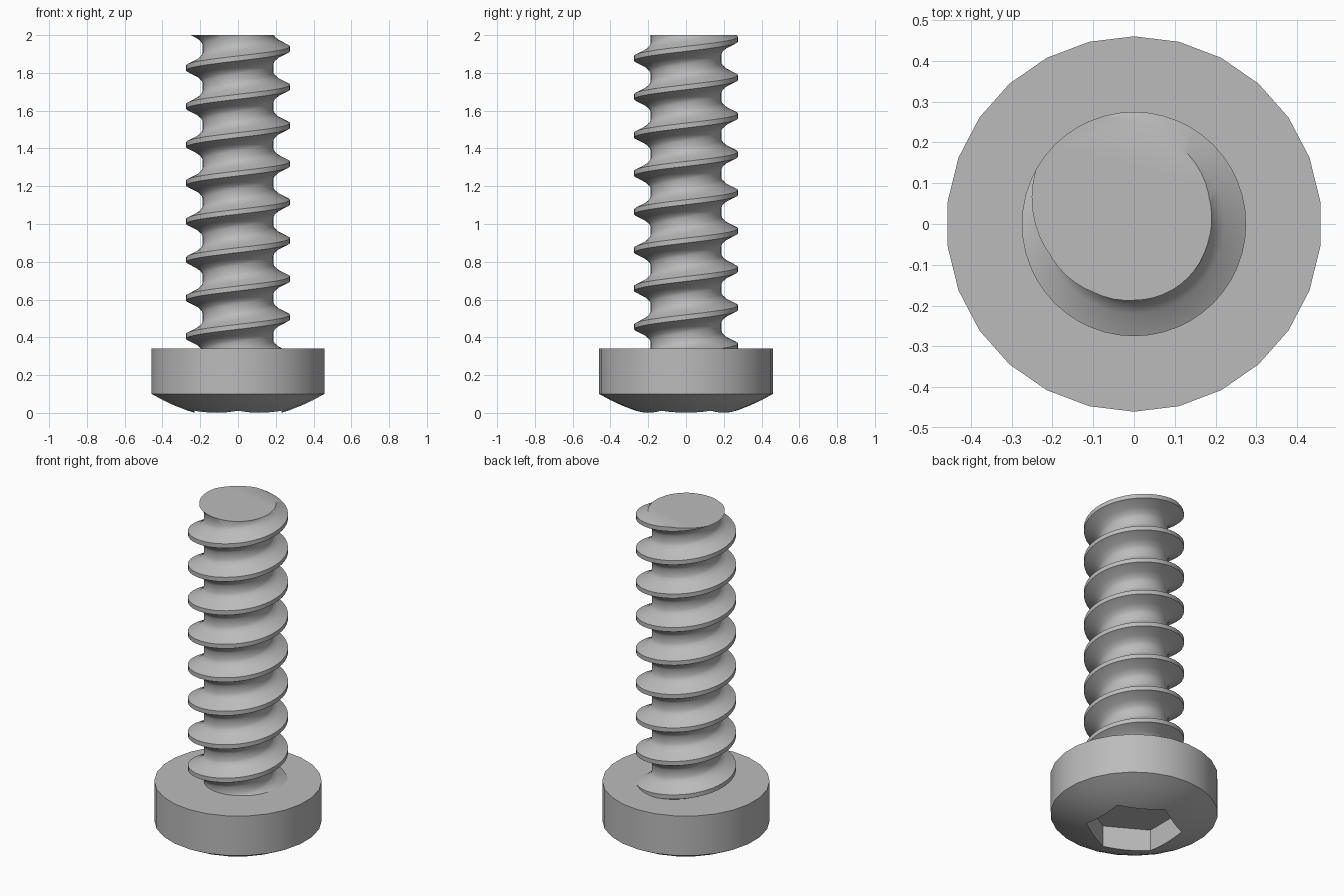
import bpy, bmesh, math
from mathutils import Vector

if "Cube" in bpy.data.objects:
    bpy.data.objects.remove(bpy.data.objects["Cube"], do_unlink=True)

GREY = 0.5
steel = bpy.data.materials.new("grey steel")
steel.use_nodes = True
steel.diffuse_color = (GREY, GREY, GREY, 1)
steel.node_tree.nodes["Principled BSDF"].inputs["Base Color"].default_value = (GREY, GREY, GREY, 1)


def finish(name, bm):
    """Turn a bmesh into a named object with the steel material."""
    bmesh.ops.recalc_face_normals(bm, faces=bm.faces)
    mesh = bpy.data.meshes.new(name)
    bm.to_mesh(mesh)
    bm.free()
    mesh.materials.append(steel)
    obj = bpy.data.objects.new(name, mesh)
    bpy.context.collection.objects.link(obj)
    return obj


def smooth(obj):
    bpy.ops.object.select_all(action='DESELECT')
    obj.select_set(True)
    bpy.context.view_layer.objects.active = obj
    bpy.ops.object.shade_smooth_by_angle(angle=math.radians(30))


def prism(profile, sides, start):
    """Closed lathe of (radius, z) points, capped at both ends."""
    bm = bmesh.new()
    rings = []
    for r, z in profile:
        angles = [start + math.tau * i / sides for i in range(sides)]
        rings.append([bm.verts.new((r * math.cos(a), r * math.sin(a), z)) for a in angles])
    for low, high in zip(rings, rings[1:]):
        for i in range(sides):
            j = (i + 1) % sides
            bm.faces.new((low[i], low[j], high[j], high[i]))
    bm.faces.new(rings[0])
    bm.faces.new(rings[-1])
    return bm


# Head: shallow dome below a straight rim
HEAD_R, HEAD_TOP, RIM_Z = 0.46, 0.34, 0.10
dome = [(r, RIM_Z - 0.63 * (HEAD_R ** 2 - r ** 2)) for r in (0.1, 0.2, 0.27, 0.34, 0.4, HEAD_R)]
head = finish("screw_head", prism(dome + [(HEAD_R, HEAD_TOP)], 26, math.pi / 2))

# Hexagonal drive socket cut into the dome
cutter = finish("socket_cutter", prism([(0.265, -0.2), (0.265, 0.14)], 6, math.pi / 2))
cutter.hide_render = True
cutter.hide_viewport = True
cut = head.modifiers.new("socket", 'BOOLEAN')
cut.operation = 'DIFFERENCE'
cut.solver = 'EXACT'
cut.object = cutter
bpy.context.view_layer.update()
cut_mesh = bpy.data.meshes.new_from_object(head.evaluated_get(bpy.context.evaluated_depsgraph_get()))
head.modifiers.clear()
head.data = cut_mesh
bpy.data.objects.remove(cutter, do_unlink=True)
smooth(head)

# Threaded shank: one pitch of profile swept along a right-handed helix
PITCH, STEPS = 0.203, 48
CORE, CREST = 0.187, 0.275
half = [(CORE, 0.08), (0.195, 0.062), (0.22, 0.04), (CREST, 0.013)]
tooth = [(r, -h) for r, h in half] + [(r, h) for r, h in reversed(half)]
tooth.append((CORE, PITCH - half[0][1]))
CREST_Z = 0.405 - 2 * PITCH      # crest height at the -x side

bm = bmesh.new()
previous = None
for i in range(STEPS * 11 + 1):
    a = math.pi + math.tau * i / STEPS
    rise = CREST_Z + PITCH * i / STEPS
    row = [bm.verts.new((r * math.cos(a), r * math.sin(a), rise + h)) for r, h in tooth]
    if previous:
        for k in range(len(row) - 1):
            bm.faces.new((previous[k], row[k], row[k + 1], previous[k + 1]))
    previous = row
bmesh.ops.remove_doubles(bm, verts=bm.verts, dist=0.0005)

# Trim the shank flat at the tip and inside the head, and cap both ends
for z, up in ((2.0, 1), (0.3, -1)):
    geom = bm.verts[:] + bm.edges[:] + bm.faces[:]
    bmesh.ops.bisect_plane(bm, geom=geom, plane_co=Vector((0, 0, z)),
                           plane_no=Vector((0, 0, up)), clear_outer=True)
    rim = [e for e in bm.edges if e.is_boundary and all(abs(v.co.z - z) < 1e-4 for v in e.verts)]
    bmesh.ops.holes_fill(bm, edges=rim, sides=0)
shank = finish("threaded_shank", bm)
smooth(shank)
